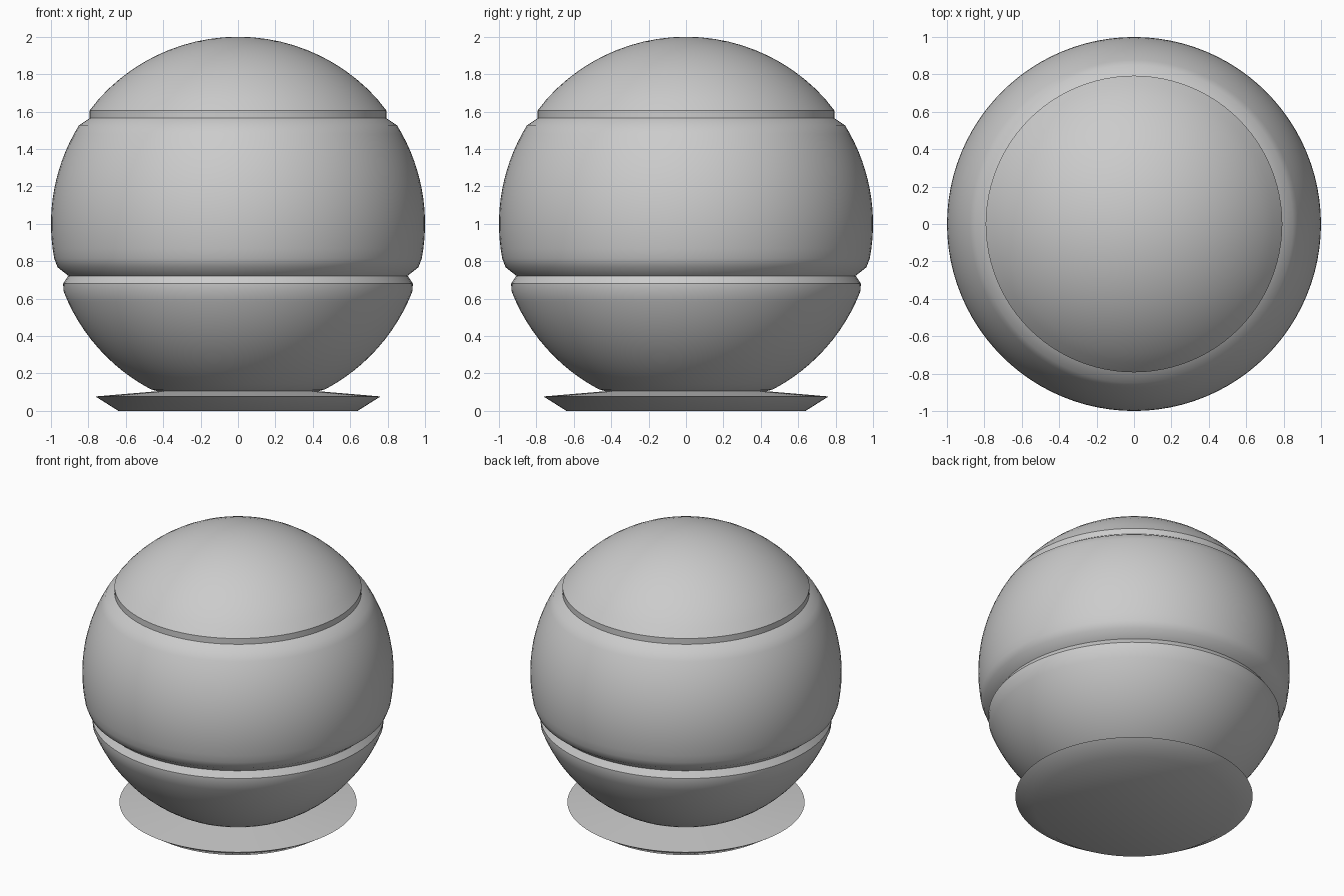
import bpy, bmesh
from math import sin, cos, pi, sqrt, radians

if "Cube" in bpy.data.objects:
    bpy.data.objects.remove(bpy.data.objects["Cube"])

SEGMENTS = 96


def arc(z0, z1, n):
    """Profile points on the unit sphere centred at z = 1, evenly spaced by angle."""
    from math import asin
    a0, a1 = asin(z0 - 1), asin(z1 - 1)
    angles = [a0 + (a1 - a0) * i / n for i in range(n + 1)]
    return [(max(cos(a), 0.0), 1 + sin(a)) for a in angles]


def lathe(name, profile):
    """Spin a bottom-to-top (radius, z) profile around the z axis."""
    bm = bmesh.new()
    rings = []
    for r, z in profile:
        if r < 1e-4:
            rings.append([bm.verts.new((0, 0, z))])
        else:
            rings.append([bm.verts.new((r * cos(2 * pi * i / SEGMENTS),
                                        r * sin(2 * pi * i / SEGMENTS), z))
                          for i in range(SEGMENTS)])
    for a, b in zip(rings, rings[1:]):
        for i in range(SEGMENTS):
            j = (i + 1) % SEGMENTS
            if len(a) == 1:
                bm.faces.new((a[0], b[j], b[i]))
            elif len(b) == 1:
                bm.faces.new((a[i], a[j], b[0]))
            else:
                bm.faces.new((a[i], a[j], b[j], b[i]))
    mesh = bpy.data.meshes.new(name)
    bm.to_mesh(mesh)
    bm.free()
    obj = bpy.data.objects.new(name, mesh)
    bpy.context.collection.objects.link(obj)
    bpy.ops.object.select_all(action='DESELECT')
    obj.select_set(True)
    bpy.context.view_layer.objects.active = obj
    bpy.ops.object.shade_smooth_by_angle(angle=radians(35))
    return obj


# Flared foot with a sharp rim
lathe("foot", [(0, 0), (0.64, 0), (0.762, 0.077), (0.43, 0.105)])

# Lower bowl, ending in a short upright lip
lathe("lower_bowl", [(0.43, 0.105)] + arc(0.115, 0.64, 12) + [(0.935, 0.68)])

# Sloping groove between bowl and middle band
lathe("lower_groove", [(0.935, 0.68), (0.907, 0.722)])

# Middle band with rounded-in edges
lathe("middle_band", [(0.907, 0.722), (0.965, 0.768)]
      + arc(0.815, 1.527, 14) + [(0.793, 1.565)])

# Recessed neck under the cap
lathe("upper_neck", [(0.793, 1.565), (0.793, 1.606)])

# Domed cap
lathe("cap", [(0.793, 1.606)] + arc(1.61, 2.0, 12)[1:])
